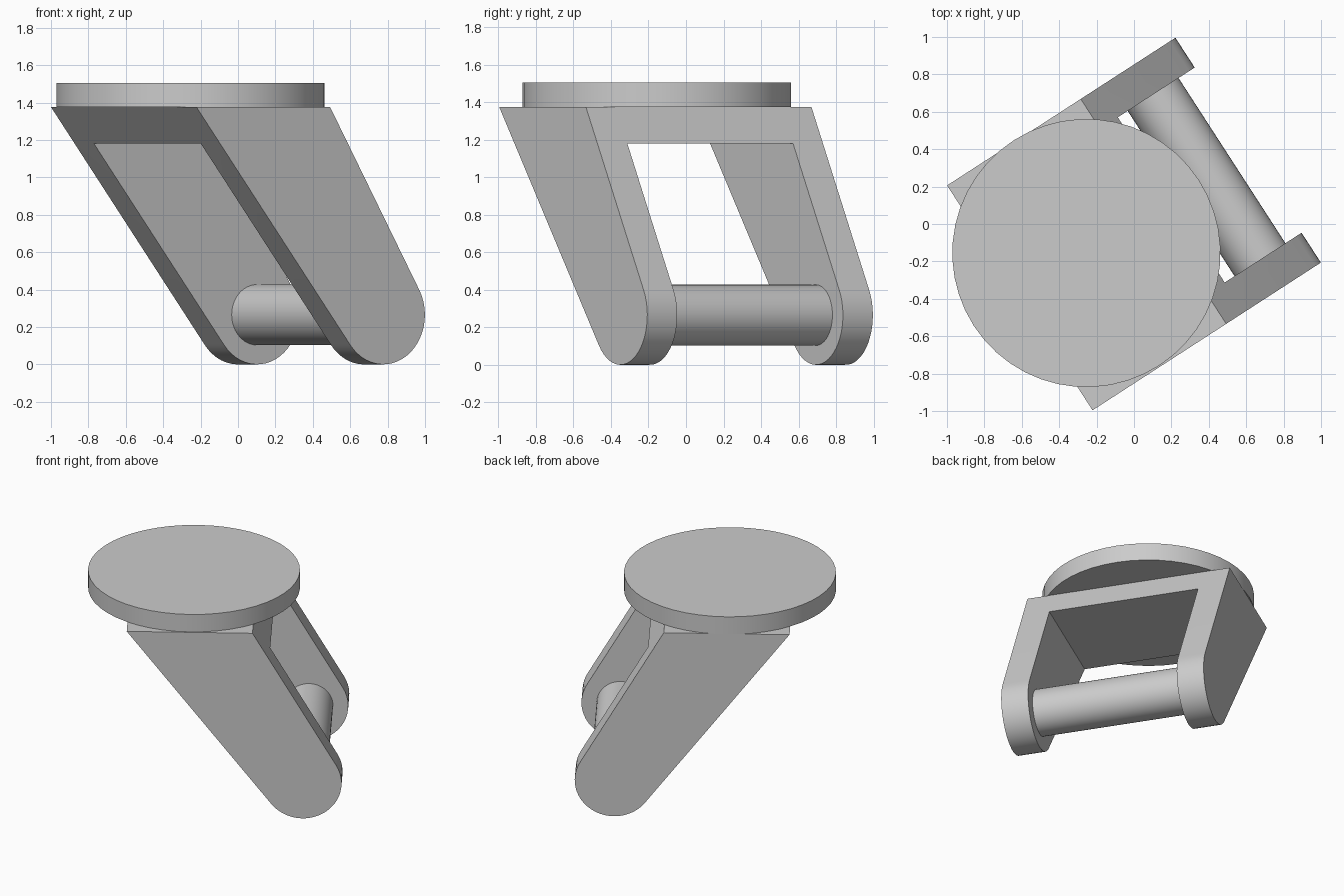
import bpy, bmesh, math
from mathutils import Matrix

if "Cube" in bpy.data.objects:
    bpy.data.objects.remove(bpy.data.objects["Cube"])

TURN = Matrix.Rotation(math.radians(32.9), 4, 'Z')   # whole caster swivelled
HALF_WIDTH, INNER = 0.716, 0.526
TOP, UNDERSIDE = 1.375, 1.18
AXLE_X, WHEEL_R = 0.462, 0.265
BACK, FRONT = -0.727, 0.124

grey = bpy.data.materials.new("plain grey")
grey.use_nodes = True
colour = (0.6, 0.6, 0.6, 1)
grey.diffuse_color = colour
grey.node_tree.nodes["Principled BSDF"].inputs["Base Color"].default_value = colour


def add_object(name, bm):
    bmesh.ops.recalc_face_normals(bm, faces=bm.faces)
    mesh = bpy.data.meshes.new(name)
    bm.to_mesh(mesh)
    bm.free()
    mesh.materials.append(grey)
    obj = bpy.data.objects.new(name, mesh)
    bpy.context.collection.objects.link(obj)
    obj.matrix_world = TURN
    return obj


def select(obj):
    bpy.ops.object.select_all(action='DESELECT')
    obj.select_set(True)
    bpy.context.view_layer.objects.active = obj


def smooth(obj):
    select(obj)
    bpy.ops.object.shade_smooth_by_angle(angle=math.radians(30))


def cylinder(name, radius, depth, matrix, sides):
    bm = bmesh.new()
    bmesh.ops.create_cone(bm, cap_ends=True, segments=sides, radius1=radius,
                          radius2=radius, depth=depth, matrix=matrix)
    obj = add_object(name, bm)
    smooth(obj)


def tangent_angle(x, side):
    # angle on the rounded end where the line from a top corner touches it
    dx, dz = x - AXLE_X, TOP - WHEEL_R
    return math.atan2(dz, dx) + side * math.acos(WHEEL_R / math.hypot(dx, dz))


# Fork: slanted side profile with a rounded foot, extruded across the width
start, end = tangent_angle(FRONT, -1), tangent_angle(BACK, 1) - 2 * math.pi
STEPS = 24
profile = [(BACK, TOP), (FRONT, TOP)]
for i in range(STEPS + 1):
    a = start + (end - start) * i / STEPS
    profile.append((AXLE_X + WHEEL_R * math.cos(a), WHEEL_R + WHEEL_R * math.sin(a)))
bm = bmesh.new()
face = bm.faces.new([bm.verts.new((x, -HALF_WIDTH, z)) for x, z in profile])
extruded = bmesh.ops.extrude_face_region(bm, geom=[face], use_keep_orig=True)
moved = [g for g in extruded["geom"] if isinstance(g, bmesh.types.BMVert)]
bmesh.ops.translate(bm, vec=(0, 2 * HALF_WIDTH, 0), verts=moved)
fork = add_object("fork", bm)

# Opening between the two legs
bm = bmesh.new()
bmesh.ops.create_cube(bm, size=1, matrix=Matrix.Translation((0, 0, UNDERSIDE - 1))
                      @ Matrix.Diagonal((4, 2 * INNER, 2, 1)))
cutter = add_object("opening_cutter", bm)
cutter.hide_render = True
cut = fork.modifiers.new("opening", 'BOOLEAN')
cut.operation = 'DIFFERENCE'
cut.solver = 'EXACT'
cut.object = cutter
select(fork)
bpy.ops.object.modifier_apply(modifier=cut.name)
bpy.data.objects.remove(cutter)
smooth(fork)

# Axle between the legs and round mounting plate on top
cylinder("axle", 0.162, 2 * INNER,
         Matrix.Translation((AXLE_X, 0, WHEEL_R)) @ Matrix.Rotation(math.pi / 2, 4, 'X'), 48)
cylinder("mounting_plate", 0.717, 0.13, Matrix.Translation((-0.298, 0.008, TOP + 0.065)), 48)
